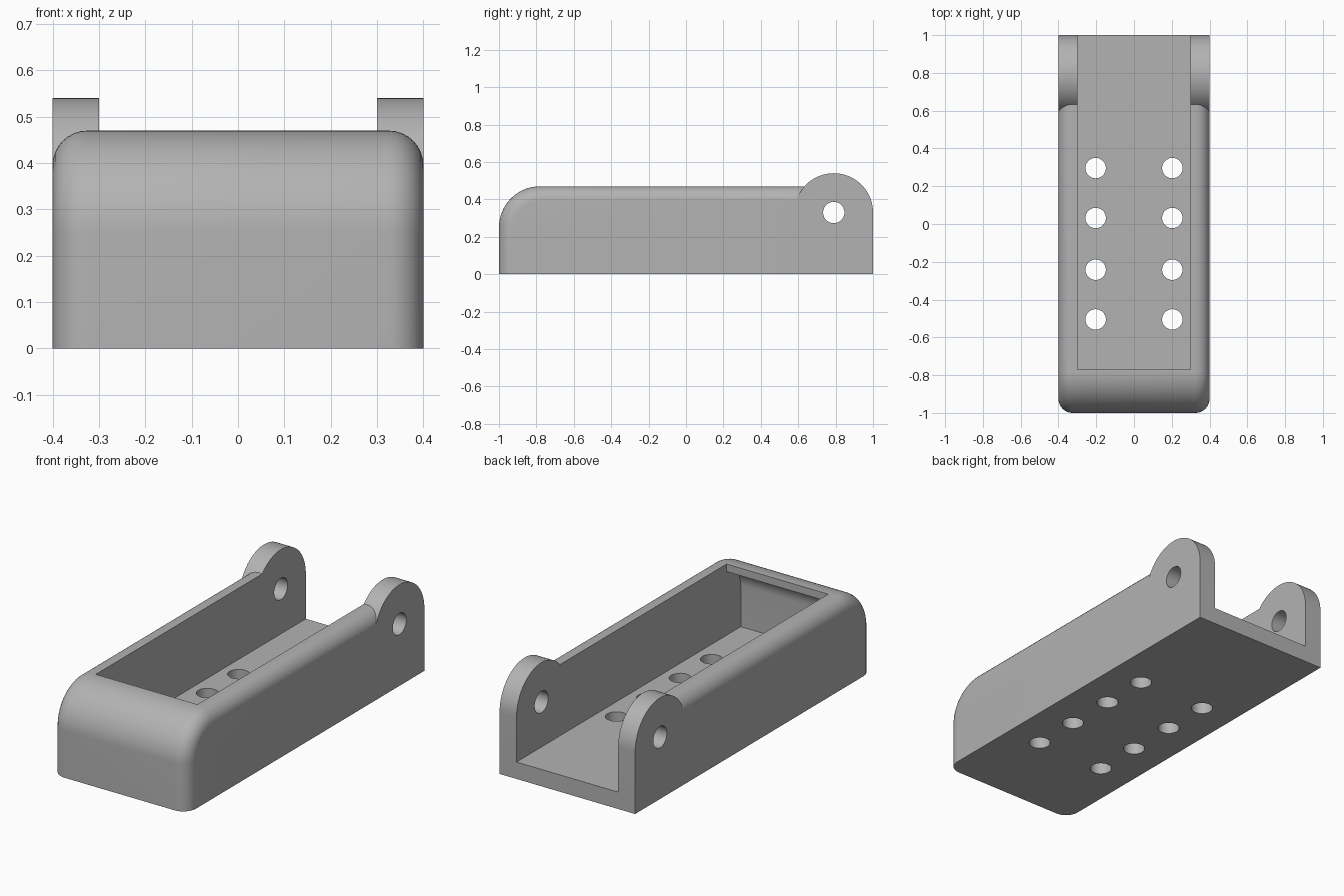
import bpy, bmesh
from math import sin, cos, pi, radians
from mathutils import Matrix

cube = bpy.data.objects.get("Cube")
if cube:
    bpy.data.objects.remove(cube, do_unlink=True)

grey = bpy.data.materials.new("plain_grey")
grey.use_nodes = True
colour = (0.45, 0.45, 0.45, 1)
grey.diffuse_color = colour
grey.node_tree.nodes["Principled BSDF"].inputs["Base Color"].default_value = colour


def arc(cy, cz, r, start, end, steps):
    """Points of an arc in the side (y, z) plane, angles in degrees."""
    angles = [radians(start + (end - start) * i / steps) for i in range(steps + 1)]
    return [(cy + r * cos(a), cz + r * sin(a)) for a in angles]


def loft(name, sections):
    """Solid through (x, side profile) sections with equal point counts."""
    bm = bmesh.new()
    rings = [[bm.verts.new((x, y, z)) for y, z in pts] for x, pts in sections]
    for a, b in zip(rings, rings[1:]):
        for i in range(len(a)):
            j = (i + 1) % len(a)
            bm.faces.new((a[i], a[j], b[j], b[i]))
    bm.faces.new(rings[0])
    bm.faces.new(rings[-1])
    return finish(name, bm)


def finish(name, bm):
    bmesh.ops.recalc_face_normals(bm, faces=bm.faces)
    mesh = bpy.data.meshes.new(name)
    bm.to_mesh(mesh)
    bm.free()
    mesh.materials.append(grey)
    ob = bpy.data.objects.new(name, mesh)
    bpy.context.collection.objects.link(ob)
    return ob


def cylinder(name, radius, depth, matrix):
    bm = bmesh.new()
    bmesh.ops.create_cone(bm, cap_ends=True, segments=48, radius1=radius,
                          radius2=radius, depth=depth, matrix=matrix)
    return finish(name, bm)


def combine(ob, tool, operation):
    """Apply a boolean and drop the tool."""
    mod = ob.modifiers.new("combine", 'BOOLEAN')
    mod.object, mod.operation, mod.solver = tool, operation, 'EXACT'
    bpy.context.view_layer.objects.active = ob
    bpy.ops.object.modifier_apply(modifier=mod.name)
    bpy.data.objects.remove(tool, do_unlink=True)


# Housing: large front curve, small rounding along both sides
HALF, TOP, NOSE, ROUND = 0.4, 0.47, 0.22, 0.075


def shell_profile(inset):
    curve = arc(NOSE - 1, TOP - NOSE, NOSE - inset, 180, 90, 20)
    return [(inset - 1, 0)] + curve + [(0.79, TOP - inset), (0.79, 0)]


side = []
for i in range(9):
    t = i / 8 * pi / 2
    side.append((HALF - ROUND * (1 - sin(t)), shell_profile(ROUND * (1 - cos(t)))))
housing = loft("housing", [(-x, p) for x, p in reversed(side)] + side)

# Hinge ears, joined as one block that the cavity then splits
HINGE_Y, HINGE_Z, EAR = 0.79, 0.33, 0.21
ear = [(HINGE_Y + EAR, 0)] + arc(HINGE_Y, HINGE_Z, EAR, 0, 180, 40) + [(HINGE_Y - EAR, 0)]
combine(housing, loft("hinge_ears", [(-HALF, ear), (HALF, ear)]), 'UNION')

# Cavity: open at the top and back, with a curved lip inside the front
cavity = [(1.2, 0.09), (-0.89, 0.09)] + arc(-0.77, 0.31, 0.12, 180, 90, 12)
cavity += [(-0.77, 0.8), (1.2, 0.8)]
combine(housing, loft("cavity", [(-0.3, cavity), (0.3, cavity)]), 'DIFFERENCE')

# Hinge pin hole through both ears
pin = Matrix.Translation((0, HINGE_Y, HINGE_Z)) @ Matrix.Rotation(pi / 2, 4, 'Y')
combine(housing, cylinder("pin_hole", 0.057, 2, pin), 'DIFFERENCE')

# Two rows of holes in the floor
for x in (-0.203, 0.203):
    for y in (-0.505, -0.242, 0.032, 0.296):
        hole = cylinder("floor_hole", 0.054, 0.5, Matrix.Translation((x, y, 0)))
        combine(housing, hole, 'DIFFERENCE')

# Smooth shading with sharp edges kept
bpy.ops.object.select_all(action='DESELECT')
housing.select_set(True)
bpy.context.view_layer.objects.active = housing
bpy.ops.object.shade_smooth_by_angle(angle=radians(30))
